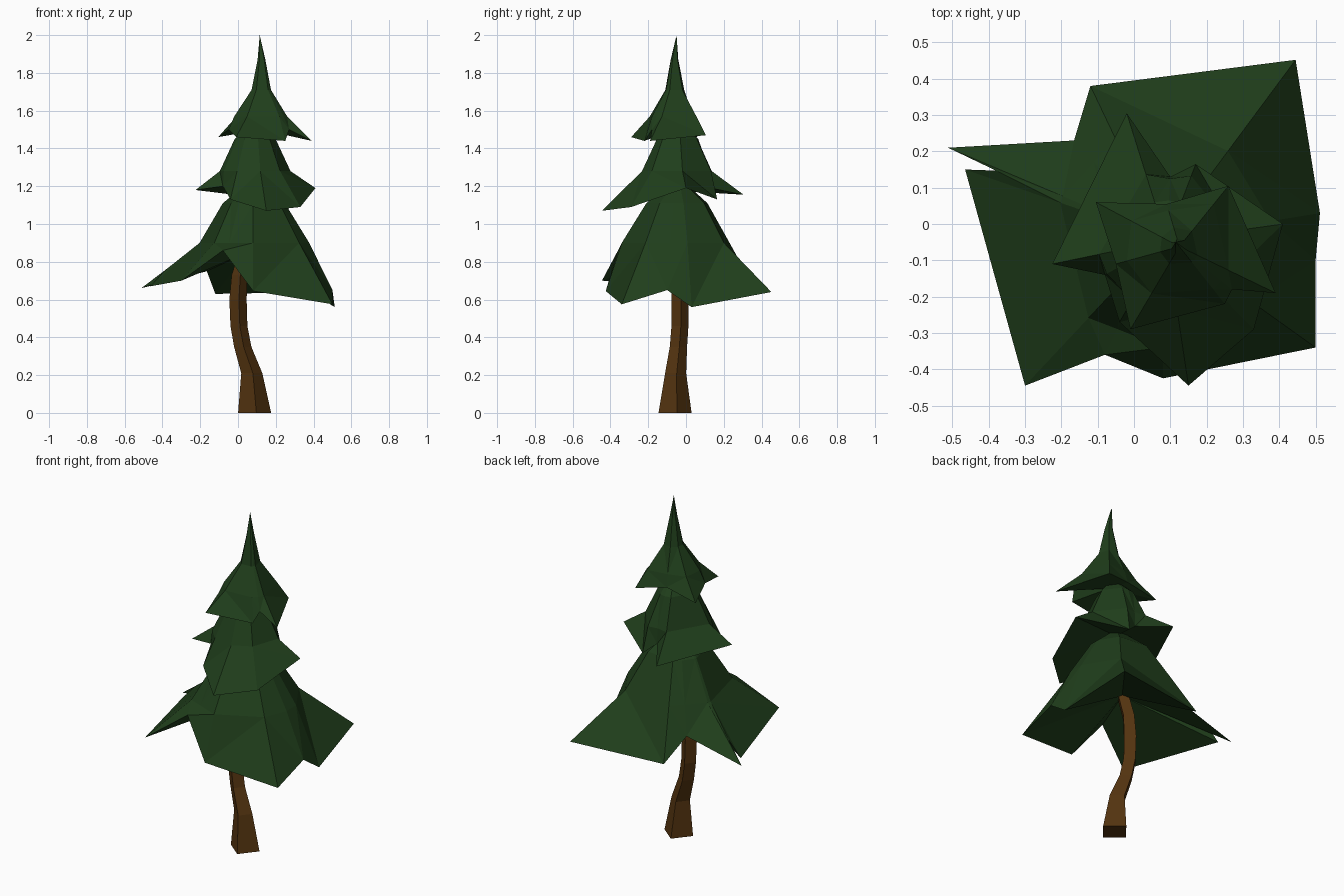
import bpy, bmesh
from math import cos, sin, atan2, hypot, radians

if "Cube" in bpy.data.objects:
    bpy.data.objects.remove(bpy.data.objects["Cube"])


def material(name, rgb):
    m = bpy.data.materials.new(name)
    m.diffuse_color = (*rgb, 1)
    m.use_nodes = True
    m.node_tree.nodes["Principled BSDF"].inputs["Base Color"].default_value = m.diffuse_color
    return m


def loft(name, rings, bottom, top, mat):
    """Skin a stack of equal-length rings; close each end with a fan to a point."""
    bm = bmesh.new()
    loops = [[bm.verts.new(p) for p in ring] for ring in rings]
    n = len(loops[0])
    lo, hi = bm.verts.new(bottom), bm.verts.new(top)
    for i in range(n):
        j = (i + 1) % n
        bm.faces.new((loops[0][j], loops[0][i], lo))
        bm.faces.new((loops[-1][i], loops[-1][j], hi))
        for a, b in zip(loops, loops[1:]):
            bm.faces.new((a[i], a[j], b[j], b[i]))
    bmesh.ops.triangulate(bm, faces=[f for f in bm.faces if len(f.verts) > 3])
    bmesh.ops.recalc_face_normals(bm, faces=bm.faces)
    me = bpy.data.meshes.new(name)
    bm.to_mesh(me)
    bm.free()
    me.materials.append(mat)
    ob = bpy.data.objects.new(name, me)
    bpy.context.collection.objects.link(ob)
    return ob


def tier(name, axis, rim, levels, under, top, mat, limit=0.85):
    """Ragged rim drawn up to the axis through round levels of (radius, z)."""
    ax, ay = axis
    rings = [rim]
    for r, z in levels:
        ring = []
        for x, y, _ in rim:
            a = atan2(y - ay, x - ax)
            d = min(r, limit * hypot(x - ax, y - ay))
            ring.append((ax + d * cos(a), ay + d * sin(a), z))
        rings.append(ring)
    return loft(name, rings, under, top, mat)


green = material("needles", (0.014, 0.048, 0.011))
brown = material("bark", (0.088, 0.034, 0.005))

# Bent four-sided trunk: centre x, centre y, z, radius
path = [(.088, -.058, 0, .088), (.073, -.055, .21, .056), (.025, -.04, .35, .046),
        (.005, -.032, .46, .045), (0, -.032, .60, .046), (.008, -.034, .73, .042),
        (.05, -.04, .87, .04)]
rings = [[(x + r * cos(radians(6 + 90 * k)), y + r * sin(radians(6 + 90 * k)), z)
          for k in range(4)] for x, y, z, r in path]
loft("trunk", rings, path[0][:3], (.05, -.04, .88), brown)

# Bottom tier of branches
tier("lower_branches", (.08, -.04),
     [(.512, .03, .56), (.445, .452, .64), (-.12, .38, .63), (-.165, .23, .75),
      (-.512, .21, .66), (-.38, .147, .76), (-.465, .15, .67), (-.30, -.445, .70),
      (-.08, -.36, .86), (.08, -.425, .645), (.50, -.34, .575), (.50, -.10, .65)],
     [(.30, .90), (.17, 1.11)], (.05, -.04, .85), (.09, -.04, 1.25), green, 0.78)

# Middle tier
tier("middle_branches", (.09, -.045),
     [(.41, 0, 1.19), (.17, .165, 1.13), (.10, .13, 1.19), (-.02, .305, 1.155),
      (-.225, -.11, 1.18), (-.08, -.14, 1.20), (-.04, -.27, 1.13),
      (.15, -.445, 1.07), (.33, -.29, 1.09)],
     [(.19, 1.28), (.11, 1.45)], (.09, -.045, 1.21), (.11, -.05, 1.56), green, 0.97)

# Top tier with pointed tip
tier("upper_branches", (.125, -.062),
     [(.39, -.19, 1.44), (.26, .105, 1.47), (.09, .055, 1.50), (-.105, .06, 1.46),
      (-.05, -.11, 1.50), (-.01, -.29, 1.46), (.25, -.22, 1.44), (.27, -.18, 1.50)],
     [(.15, 1.57), (.055, 1.71), (.022, 1.87)], (.125, -.06, 1.50),
     (.115, -.05, 2.0), green)
